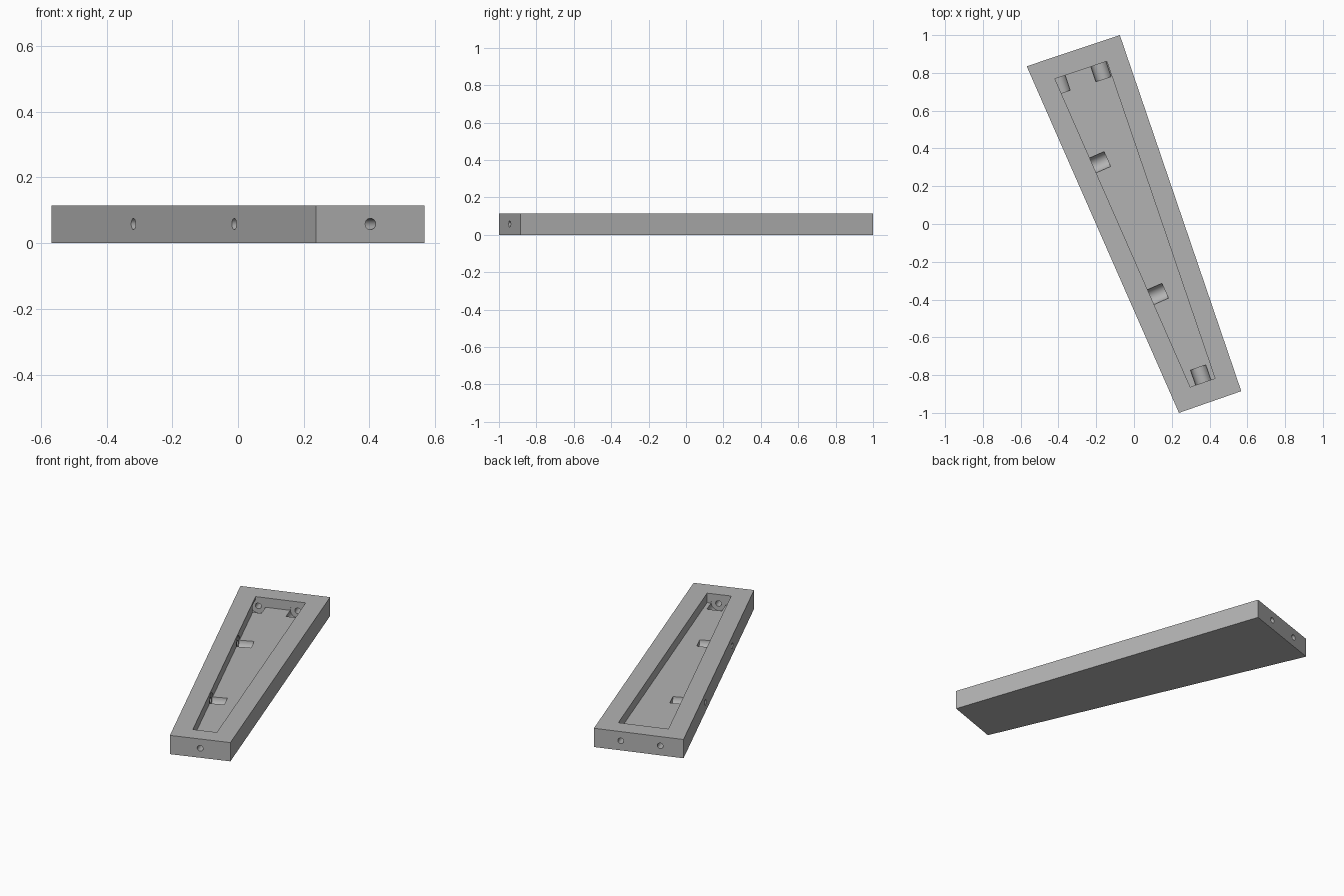
import bpy
import bmesh
from mathutils import Vector

HEIGHT = 0.115
FLOOR = 0.057
AXIS = 0.058
RIM = 0.11

old = bpy.data.objects.get("Cube")
if old:
    bpy.data.objects.remove(old, do_unlink=True)

grey = bpy.data.materials.new("plain grey")
grey.use_nodes = True
grey.diffuse_color = (0.45, 0.45, 0.45, 1)
grey.node_tree.nodes["Principled BSDF"].inputs["Base Color"].default_value = grey.diffuse_color

# Tapered outline: back right, front right, front left, back left
outline = [Vector(p) for p in ((-0.568, 0.835), (0.238, -1.0), (0.568, -0.885), (-0.075, 1.0))]


def edge_frame(i):
    """Start point, edge vector and inward normal of one outline edge."""
    a, b = outline[i], outline[(i + 1) % 4]
    d = b - a
    return a, d, Vector((-d.y, d.x)).normalized()


def inset_corner(i, dist):
    """Corner where two neighbouring edges meet after moving inward."""
    _, _, n1 = edge_frame(i - 1)
    _, _, n2 = edge_frame(i)
    return outline[i] + (n1 + n2) * dist / (1 + n1.dot(n2))


def add_object(name, bm):
    bmesh.ops.recalc_face_normals(bm, faces=bm.faces)
    mesh = bpy.data.meshes.new(name)
    bm.to_mesh(mesh)
    bm.free()
    mesh.materials.append(grey)
    obj = bpy.data.objects.new(name, mesh)
    bpy.context.scene.collection.objects.link(obj)
    return obj


def prism(name, points, z0, z1):
    bm = bmesh.new()
    face = bm.faces.new([bm.verts.new((p.x, p.y, z0)) for p in points])
    top = bmesh.ops.extrude_face_region(bm, geom=[face])["geom"]
    verts = [v for v in top if isinstance(v, bmesh.types.BMVert)]
    bmesh.ops.translate(bm, verts=verts, vec=(0, 0, z1 - z0))
    return add_object(name, bm)


def bore(name, edge, t, start, end, radius):
    """Horizontal cylinder running inward from a point along an edge."""
    a, d, n = edge_frame(edge)
    mid = a + d * t + n * (start + end) / 2
    bm = bmesh.new()
    bmesh.ops.create_cone(bm, cap_ends=True, segments=32, radius1=radius,
                          radius2=radius, depth=end - start)
    turn = Vector((n.x, n.y, 0)).to_track_quat('Z', 'Y')
    bmesh.ops.rotate(bm, verts=bm.verts, matrix=turn.to_matrix())
    bmesh.ops.translate(bm, verts=bm.verts, vec=(mid.x, mid.y, AXIS))
    return add_object(name, bm)


# Solid tray and the cutter for its recess
tray = prism("tray", outline, 0, HEIGHT)
cutters = [prism("recess_cutter", [inset_corner(i, RIM) for i in range(4)], FLOOR, HEIGHT + 0.1)]

# Half-round seats with a narrow hole through the wall: (edge, position)
for edge, t in ((0, 0.31), (0, 0.69), (1, 0.5), (3, 0.30), (3, 0.74)):
    cutters.append(bore("seat_cutter", edge, t, RIM - 0.003, RIM + 0.083, 0.043))
    cutters.append(bore("hole_cutter", edge, t, -0.05, RIM + 0.03, 0.017))

for cutter in cutters:
    cutter.hide_render = True
    mod = tray.modifiers.new("cut", 'BOOLEAN')
    mod.operation = 'DIFFERENCE'
    mod.solver = 'EXACT'
    mod.object = cutter

# Bake the cuts and drop the cutters
depsgraph = bpy.context.evaluated_depsgraph_get()
result = bpy.data.meshes.new_from_object(tray.evaluated_get(depsgraph))
tray.modifiers.clear()
tray.data = result
for cutter in cutters:
    bpy.data.objects.remove(cutter, do_unlink=True)

bpy.ops.object.select_all(action='DESELECT')
tray.select_set(True)
bpy.context.view_layer.objects.active = tray
bpy.ops.object.shade_smooth_by_angle(angle=0.5)
